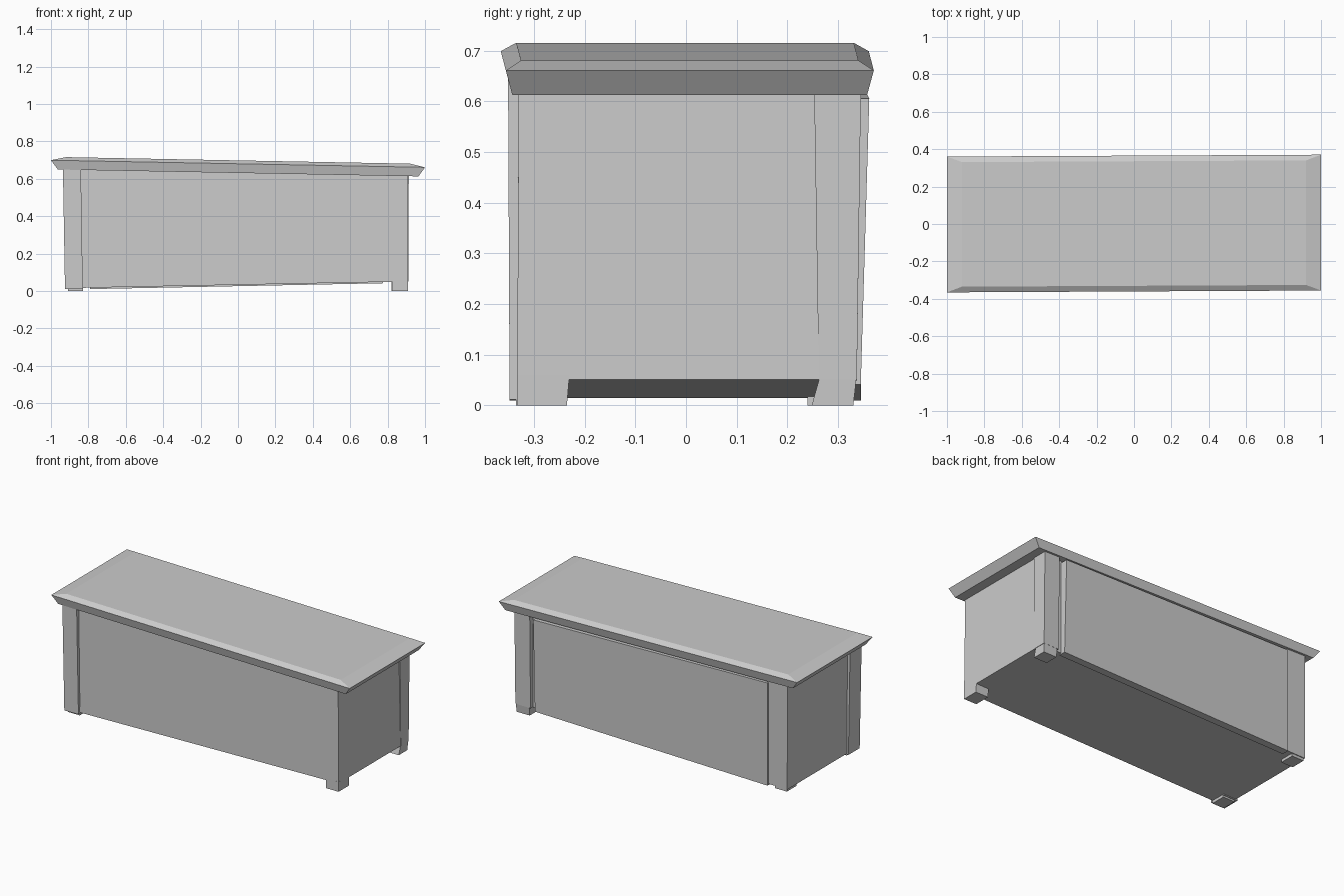
import bpy
import bmesh
from mathutils import Vector

cube = bpy.data.objects.get("Cube")
if cube:
    bpy.data.objects.remove(cube, do_unlink=True)

grey = bpy.data.materials.new("plain grey")
grey.use_nodes = True
colour = (0.6, 0.6, 0.6, 1)
grey.diffuse_color = colour
grey.node_tree.nodes["Principled BSDF"].inputs["Base Color"].default_value = colour


def stack(name, layers, warp):
    """Loft rectangles (x0, x1, y0, y1, z) upward, then warp every corner."""
    bm = bmesh.new()
    rings = []
    for x0, x1, y0, y1, z in layers:
        corners = [(x0, y0), (x1, y0), (x1, y1), (x0, y1)]
        rings.append([bm.verts.new(warp(Vector((x, y, z)))) for x, y in corners])
    bm.faces.new(rings[0][::-1])
    bm.faces.new(rings[-1])
    for low, high in zip(rings, rings[1:]):
        for i in range(4):
            j = (i + 1) % 4
            bm.faces.new((low[i], low[j], high[j], high[i]))
    mesh = bpy.data.meshes.new(name)
    bm.to_mesh(mesh)
    bm.free()
    mesh.materials.append(grey)
    obj = bpy.data.objects.new(name, mesh)
    bpy.context.collection.objects.link(obj)
    return obj


def lid_tilt(p):
    return Vector((p.x, p.y + 0.005 * p.x + 0.0025, p.z - 0.019 * p.x))


def body_warp(p):
    # z runs from 0 at the sloping floor to 1 at the sloping lid underside
    floor = 0.033 + 0.0195 * p.x
    ceiling = 0.635 - 0.019 * p.x
    return Vector((p.x, p.y, floor + (ceiling - floor) * p.z))


def straight(p):
    return p


# Crooked lid with bevelled rim
stack("lid", [(-0.963, 0.965, -0.35, 0.35, 0.631),
              (-1, 1, -0.363, 0.363, 0.68),
              (-0.92, 0.92, -0.333, 0.333, 0.698)], lid_tilt)

# Main box, its front and both ends
stack("body", [(-0.915, 0.91, -0.333, 0.315, 0),
               (-0.918, 0.905, -0.33, 0.315, 1)], body_warp)

# Corner posts
stack("front_right_post", [(-0.925, -0.83, -0.348, -0.24, -0.008),
                           (-0.936, -0.84, -0.351, -0.24, 1)], body_warp)
stack("back_left_post", [(0.81, 0.912, 0.262, 0.337, 0),
                         (0.81, 0.913, 0.253, 0.345, 1)], body_warp)
stack("back_right_post", [(-0.915, -0.78, 0.25, 0.335, 0),
                          (-0.918, -0.78, 0.25, 0.335, 1)], body_warp)


# Raised back panel, leaning outward at the top of its left end
def panel_lean(p):
    if p.y > 0.34 and p.x > 0:
        p.y += 0.017 * p.z
    return body_warp(p)


stack("back_panel", [(-0.79, 0.775, 0.3, 0.345, -0.012),
                     (-0.79, 0.775, 0.3, 0.345, 0.975)], panel_lean)

# Feet
stack("front_left_foot", [(0.825, 0.91, -0.333, -0.235, 0),
                          (0.825, 0.91, -0.333, -0.23, 0.06)], straight)
stack("back_left_foot", [(0.82, 0.908, 0.248, 0.33, 0),
                         (0.82, 0.91, 0.265, 0.337, 0.06)], straight)
for name, y0, y1 in (("front_right_foot", -0.335, -0.245),
                     ("back_right_foot", 0.24, 0.33)):
    stack(name, [(-0.91, -0.83, y0, y1, 0), (-0.91, -0.83, y0, y1, 0.05)], straight)
